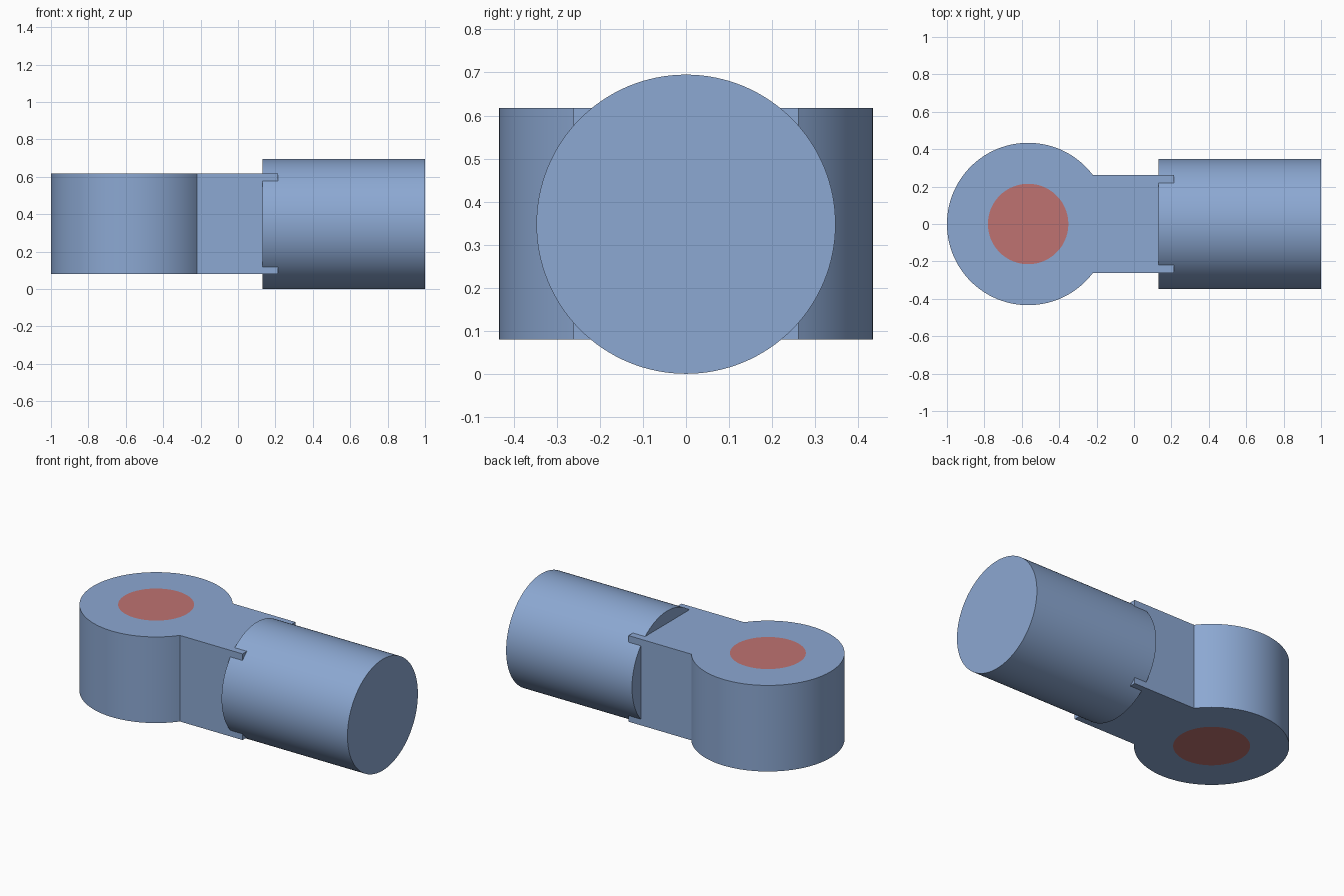
import bpy, bmesh, math
from mathutils import Matrix

if "Cube" in bpy.data.objects:
    bpy.data.objects.remove(bpy.data.objects["Cube"])

EYE_X, EYE_R, PIN_R = -0.566, 0.434, 0.215   # eye centre and radii
HALF_W, SHANK_END = 0.261, 0.214             # neck half width and end
Z0, Z1 = 0.08, 0.618                         # eye and neck height range
ROD_R, ROD_X0, ROD_X1 = 0.3475, 0.13, 1.0


def material(name, rgb):
    m = bpy.data.materials.new(name)
    m.diffuse_color = (*rgb, 1)
    m.use_nodes = True
    m.node_tree.nodes["Principled BSDF"].inputs["Base Color"].default_value = m.diffuse_color
    return m


blue = material("steel blue", (0.262, 0.392, 0.645))
red = material("dull red", (0.52, 0.17, 0.165))


def finish(bm, name, mat):
    bmesh.ops.recalc_face_normals(bm, faces=bm.faces)
    mesh = bpy.data.meshes.new(name)
    bm.to_mesh(mesh)
    bm.free()
    mesh.materials.append(mat)
    ob = bpy.data.objects.new(name, mesh)
    bpy.context.collection.objects.link(ob)
    bpy.context.view_layer.objects.active = ob
    ob.select_set(True)
    bpy.ops.object.shade_smooth_by_angle(angle=math.radians(30))
    ob.select_set(False)
    return ob


def cylinder(name, mat, radius, length, matrix):
    bm = bmesh.new()
    bmesh.ops.create_cone(bm, cap_ends=True, segments=128, radius1=radius,
                          radius2=radius, depth=length, matrix=matrix)
    return finish(bm, name, mat)


def arc(radius, a0, a1, n):
    return [(EYE_X + radius * math.cos(a0 + (a1 - a0) * i / n),
             radius * math.sin(a0 + (a1 - a0) * i / n)) for i in range(n + 1)]


# eye with bore and square neck: one outline with a hole, extruded upwards
a = math.asin(HALF_W / EYE_R)
outline = arc(EYE_R, a, 2 * math.pi - a, 112) + [(SHANK_END, -HALF_W), (SHANK_END, HALF_W)]
bore = arc(PIN_R, 0, 2 * math.pi, 128)[:-1]
bm = bmesh.new()
edges = []
for loop in (outline, bore):
    vs = [bm.verts.new((x, y, Z0)) for x, y in loop]
    edges += [bm.edges.new((vs[i - 1], vs[i])) for i in range(len(vs))]
bmesh.ops.triangle_fill(bm, use_beauty=True, edges=edges)
ext = bmesh.ops.extrude_face_region(bm, geom=bm.faces[:], use_keep_orig=True)
top = [g for g in ext["geom"] if isinstance(g, bmesh.types.BMVert)]
bmesh.ops.translate(bm, verts=top, vec=(0, 0, Z1 - Z0))
finish(bm, "eye_and_neck", blue)

# pin filling the bore, flush on both sides
cylinder("pin", red, PIN_R, Z1 - Z0, Matrix.Translation((EYE_X, 0, (Z0 + Z1) / 2)))

# round rod along x, swallowing the end of the neck
cylinder("rod", blue, ROD_R, ROD_X1 - ROD_X0,
         Matrix.Translation(((ROD_X0 + ROD_X1) / 2, 0, ROD_R)) @ Matrix.Rotation(math.pi / 2, 4, 'Y'))
